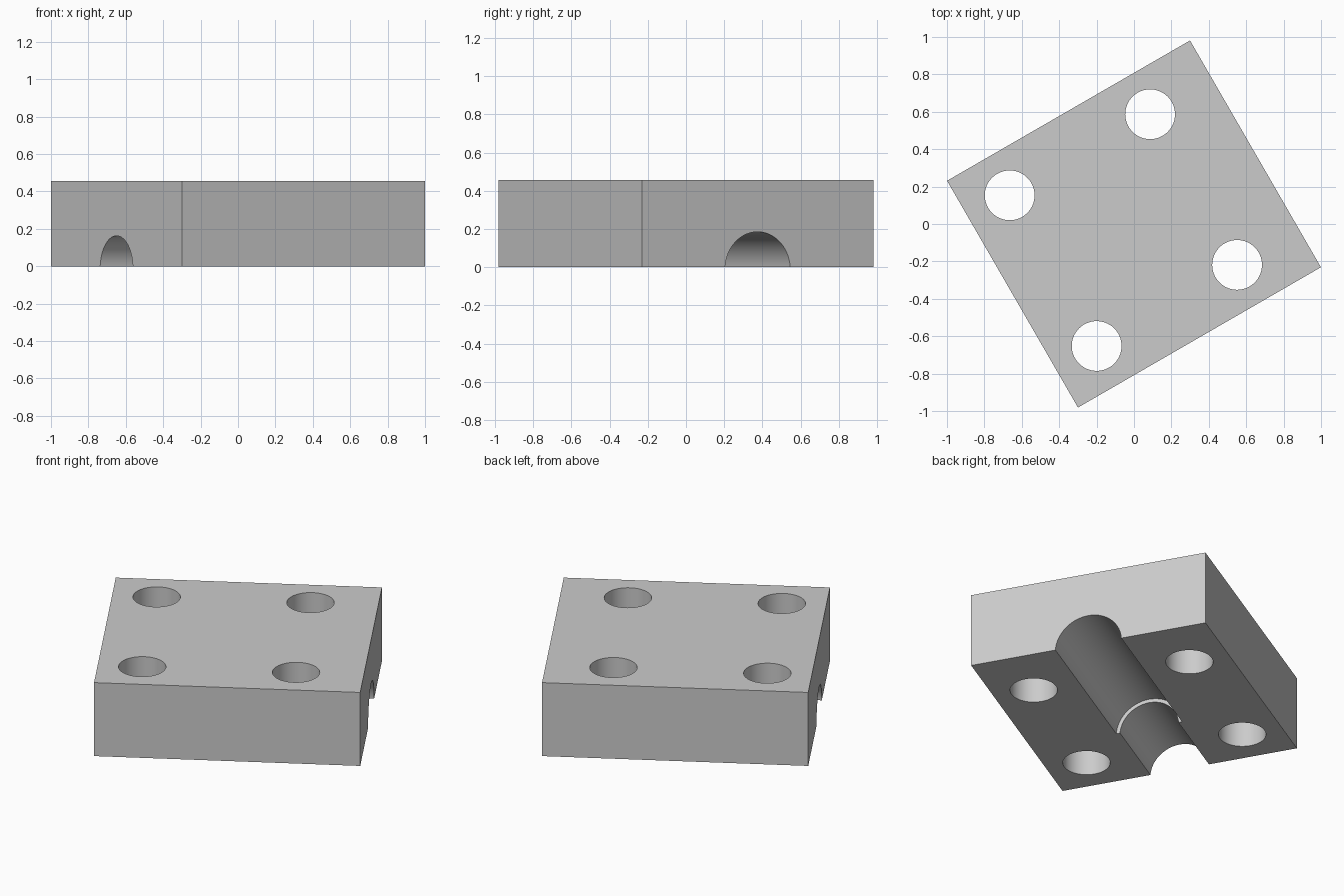
import bpy
from math import radians
from mathutils import Matrix

cube = bpy.data.objects.get("Cube")
if cube:
    bpy.data.objects.remove(cube, do_unlink=True)

LENGTH, WIDTH, HEIGHT = 1.5, 1.4, 0.455

grey = bpy.data.materials.new("plain_grey")
grey.use_nodes = True
grey.diffuse_color = (0.6, 0.6, 0.6, 1)
grey.node_tree.nodes["Principled BSDF"].inputs["Base Color"].default_value = (0.6, 0.6, 0.6, 1)

# Rectangular block
bpy.ops.mesh.primitive_cube_add(size=1, location=(0, 0, HEIGHT / 2))
block = bpy.context.object
block.name = "clamp_block"
block.scale = (LENGTH, WIDTH, HEIGHT)
bpy.ops.object.transform_apply(location=True, rotation=False, scale=True)
block.data.materials.append(grey)


def cut_cylinder(name, radius, depth, location, rotation=(0, 0, 0)):
    """Subtract a cylinder from the block and discard the cutter."""
    bpy.ops.mesh.primitive_cylinder_add(vertices=96, radius=radius, depth=depth,
                                        location=location, rotation=rotation)
    cutter = bpy.context.object
    cutter.name = name
    cutter.hide_render = True
    cutter.data.materials.append(grey)
    bpy.ops.object.select_all(action='DESELECT')
    block.select_set(True)
    bpy.context.view_layer.objects.active = block
    mod = block.modifiers.new(name, 'BOOLEAN')
    mod.operation = 'DIFFERENCE'
    mod.solver = 'EXACT'
    mod.object = cutter
    bpy.ops.object.modifier_apply(modifier=mod.name)
    bpy.data.objects.remove(cutter, do_unlink=True)


# Four vertical bolt holes
for x in (-0.499, 0.368):
    for y in (-0.465, 0.465):
        cut_cylinder("bolt_hole_cutter", 0.133, 1, (x, y, HEIGHT / 2))

# Stepped half-round channel along the underside
STEP = -0.25
for name, radius, start, end in (("wide_channel_cutter", 0.197, STEP, 0.9),
                                 ("narrow_channel_cutter", 0.175, -0.9, STEP + 0.1)):
    cut_cylinder(name, radius, end - start, ((start + end) / 2, 0, -0.012),
                 (0, radians(90), 0))

# Turn the block and smooth only the round walls
block.data.transform(Matrix.Rotation(radians(30), 4, 'Z'))
bpy.ops.object.shade_smooth_by_angle(angle=radians(30))
